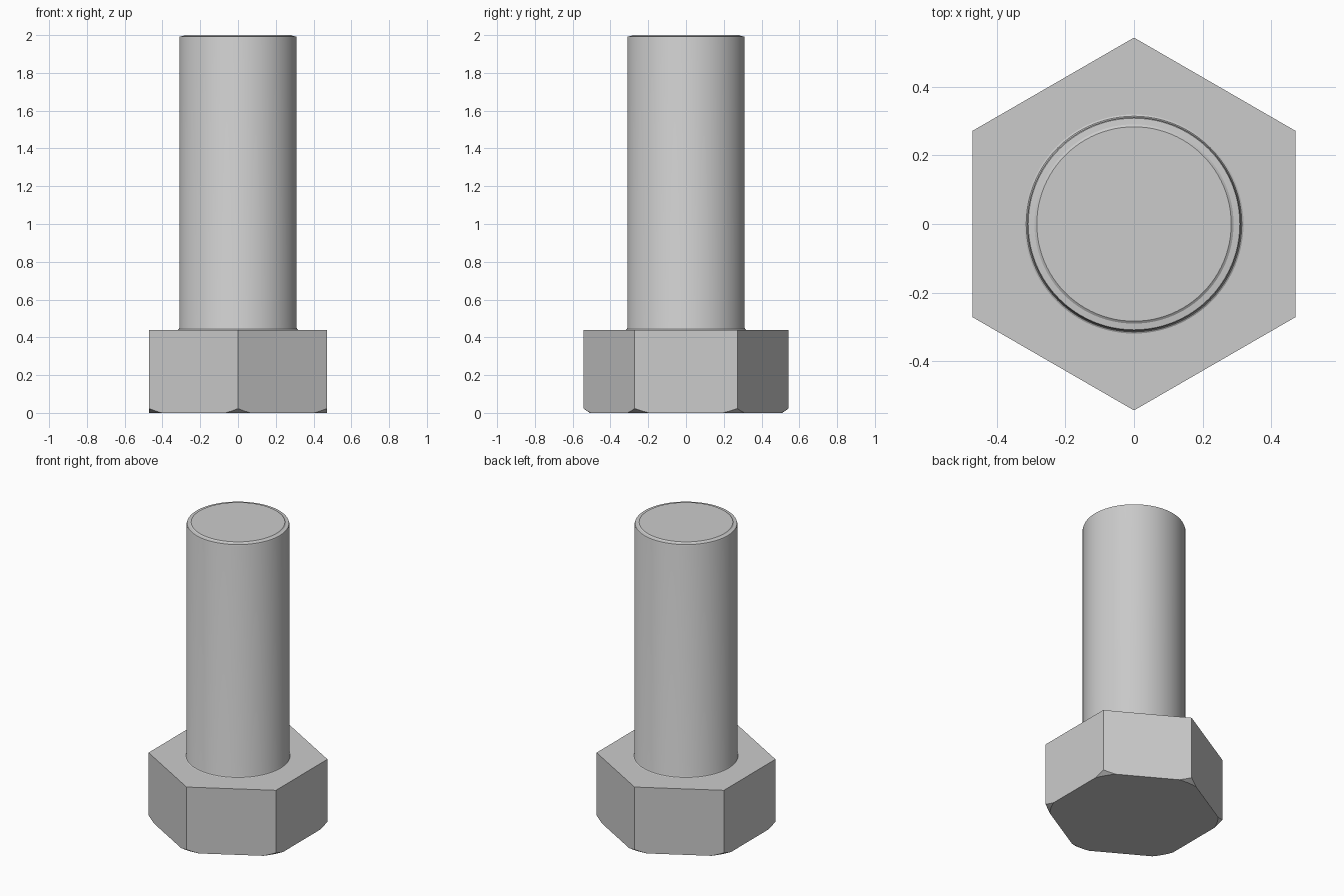
import bpy, bmesh
from math import pi, sin, cos, tan, radians

if "Cube" in bpy.data.objects:
    bpy.data.objects.remove(bpy.data.objects["Cube"])

SEG = 96           # multiple of 6 so that hex corners fall on samples
APOTHEM = 0.470    # half the distance across flats
HEAD_H = 0.44
CHAMFER_R = 0.51   # radius of the chamfer circle under the head
CHAMFER_SLOPE = 0.7

angles = [2 * pi * i / SEG + pi / 6 for i in range(SEG)]


def hex_radius(i):
    """Distance from the axis to the hexagon outline; corners at i = 0, 16, 32..."""
    step = i % (SEG // 6)
    return APOTHEM / cos(2 * pi * step / SEG - pi / 6)


bm = bmesh.new()


def ring(radius_z):
    """One closed loop of vertices, radius_z(i) -> (radius, height)."""
    verts = []
    for i, a in enumerate(angles):
        r, z = radius_z(i)
        verts.append(bm.verts.new((r * cos(a), r * sin(a), z)))
    return verts


# Head: underside disc, corner chamfer, hexagonal sides
rings = [
    ring(lambda i: (min(hex_radius(i), CHAMFER_R), 0)),
    ring(lambda i: (hex_radius(i), max(0, (hex_radius(i) - CHAMFER_R) * CHAMFER_SLOPE))),
    ring(lambda i: (hex_radius(i), HEAD_H)),
]

# Shank: root fillet, cylinder, stepped tip
shank_profile = [(0.319, HEAD_H), (0.314, 0.443), (0.311, 0.45), (0.311, 1.985),
                 (0.308, 1.993), (0.29, 1.995), (0.283, 2.0)]
for r, z in shank_profile:
    rings.append(ring(lambda i, r=r, z=z: (r, z)))

# Skin the rings and cap both ends
for low, high in zip(rings, rings[1:]):
    for i in range(SEG):
        j = (i + 1) % SEG
        bm.faces.new((low[i], low[j], high[j], high[i]))
bm.faces.new(list(reversed(rings[0])))
bm.faces.new(rings[-1])
bmesh.ops.remove_doubles(bm, verts=bm.verts[:], dist=1e-5)
bmesh.ops.recalc_face_normals(bm, faces=bm.faces[:])

mesh = bpy.data.meshes.new("hex_bolt")
bm.to_mesh(mesh)
bm.free()
bolt = bpy.data.objects.new("hex_bolt", mesh)
bpy.context.collection.objects.link(bolt)
bpy.context.view_layer.objects.active = bolt
bolt.select_set(True)
bpy.ops.object.shade_smooth_by_angle(angle=radians(25))
